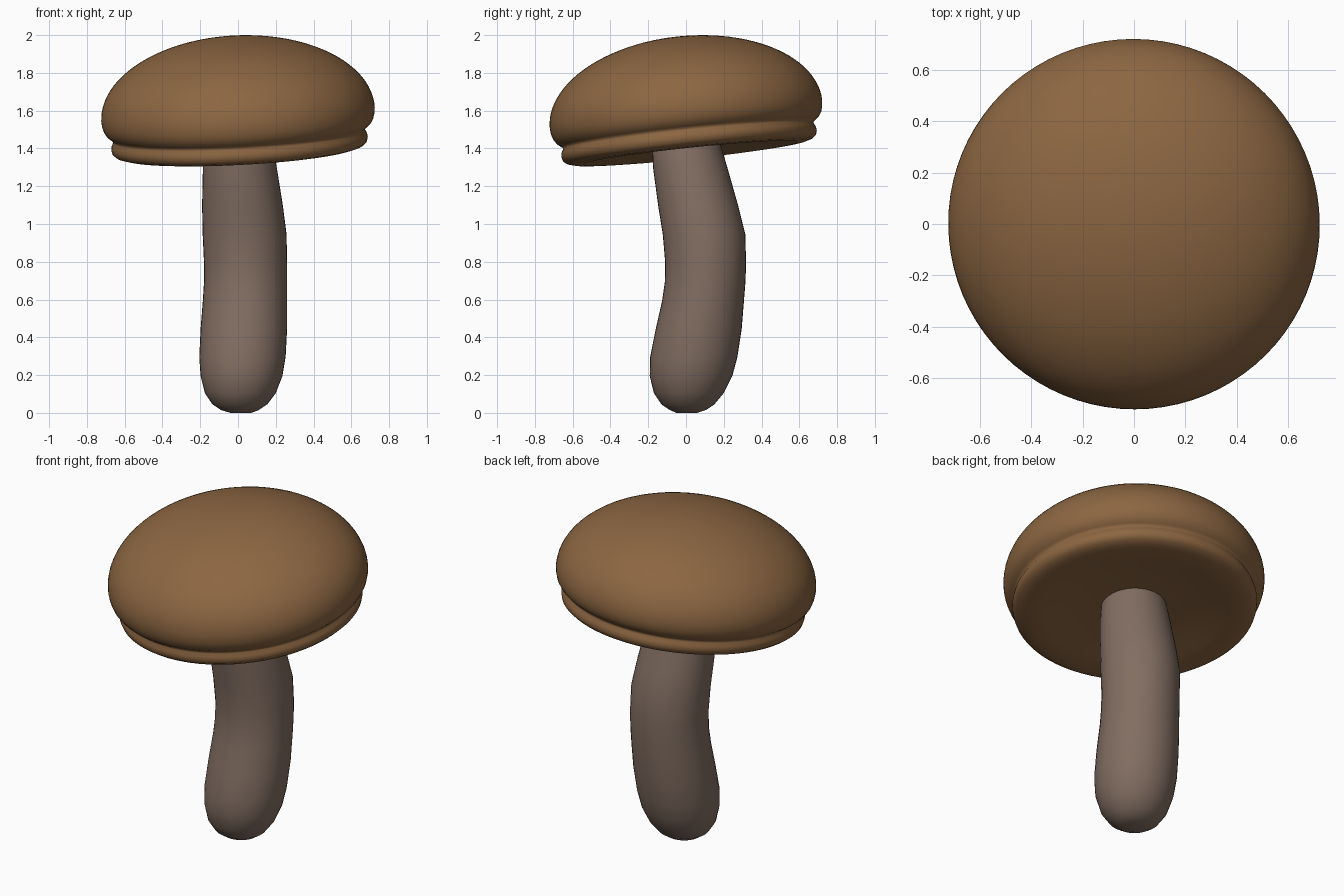
import bpy, bmesh, math
from mathutils import Matrix, Vector

if "Cube" in bpy.data.objects:
    bpy.data.objects.remove(bpy.data.objects["Cube"])


def material(name, rgb):
    m = bpy.data.materials.new(name)
    m.diffuse_color = (*rgb, 1)
    m.use_nodes = True
    m.node_tree.nodes["Principled BSDF"].inputs["Base Color"].default_value = m.diffuse_color
    return m


def skin(name, rings, segments, mat):
    """Loft a list of rings (cx, cy, z, rx, ry), closing both ends with fans."""
    bm = bmesh.new()
    loops = []
    for cx, cy, z, rx, ry in rings:
        loops.append([bm.verts.new((cx + rx * math.cos(a), cy + ry * math.sin(a), z))
                      for a in (2 * math.pi * i / segments for i in range(segments))])
    for lo, hi in zip(loops, loops[1:]):
        for i in range(segments):
            j = (i + 1) % segments
            bm.faces.new((lo[i], lo[j], hi[j], hi[i]))
    for loop, ring in ((loops[0], rings[0]), (loops[-1], rings[-1])):
        c = bm.verts.new(ring[:3])
        for i in range(segments):
            bm.faces.new((c, loop[i], loop[(i + 1) % segments]))
    bmesh.ops.recalc_face_normals(bm, faces=bm.faces)
    for f in bm.faces:
        f.smooth = True
    me = bpy.data.meshes.new(name)
    bm.to_mesh(me)
    bm.free()
    me.materials.append(mat)
    ob = bpy.data.objects.new(name, me)
    bpy.context.collection.objects.link(ob)
    return ob


brown = material("cap brown", (0.262, 0.133, 0.054))
taupe = material("stem taupe", (0.223, 0.156, 0.122))

# Bent stem: z, left x, right x, front y, back y
outline = [
    (0.005, -0.04, 0.07, -0.05, 0.06),
    (0.02, -0.09, 0.11, -0.085, 0.105),
    (0.05, -0.135, 0.155, -0.13, 0.15),
    (0.11, -0.175, 0.2, -0.17, 0.2),
    (0.20, -0.198, 0.235, -0.192, 0.245),
    (0.30, -0.205, 0.252, -0.19, 0.272),
    (0.45, -0.198, 0.26, -0.16, 0.295),
    (0.60, -0.186, 0.26, -0.126, 0.307),
    (0.70, -0.18, 0.26, -0.112, 0.315),
    (0.80, -0.18, 0.26, -0.11, 0.318),
    (0.95, -0.187, 0.257, -0.123, 0.314),
    (1.10, -0.19, 0.238, -0.147, 0.277),
    (1.30, -0.186, 0.206, -0.174, 0.22),
    (1.42, -0.18, 0.185, -0.18, 0.185),
    (1.50, -0.16, 0.165, -0.16, 0.165),
]
stem = skin("stem", [((a + b) / 2, (c + d) / 2, z, (b - a) / 2, (d - c) / 2)
                     for z, a, b, c, d in outline], 40, taupe)
stem.data.transform(Matrix.Translation((0, 0, -0.005)))

# Cap profile (radius, height): hollow underside, lip band, groove, dome
profile = [(0.1, -0.165), (0.25, -0.17), (0.40, -0.185), (0.50, -0.2), (0.57, -0.207),
           (0.62, -0.204), (0.655, -0.194), (0.674, -0.178), (0.68, -0.155), (0.677, -0.135),
           (0.668, -0.118), (0.667, -0.108), (0.68, -0.098), (0.698, -0.083),
           (0.714, -0.058), (0.722, -0.03)]
for k in range(24):
    t = math.radians(90 * k / 24)
    profile.append((0.725 * math.cos(t), 0.414 * math.sin(t)))
profile.append((0.012, 0.414))
cap = skin("cap", [(0, 0, h, r, r) for r, h in profile], 80, brown)
tilt = Matrix.Rotation(math.radians(-3), 4, 'Y') @ Matrix.Rotation(math.radians(6), 4, 'X')
cap.data.transform(Matrix.Translation((0, 0, 1.58)) @ tilt)
